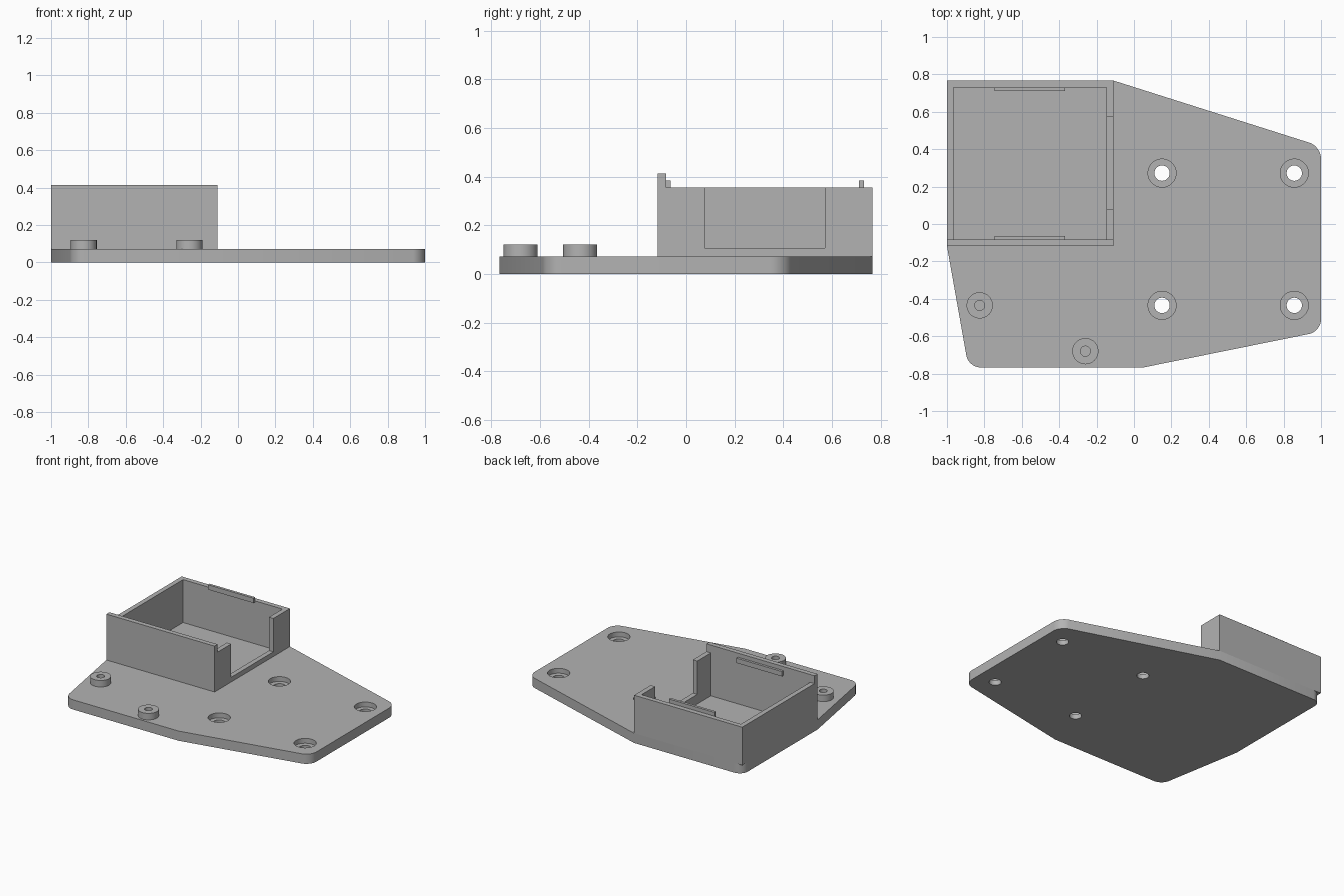
import bpy
import bmesh
from mathutils import Vector

if "Cube" in bpy.data.objects:
    bpy.data.objects.remove(bpy.data.objects["Cube"], do_unlink=True)

grey = bpy.data.materials.new("plain grey")
grey.use_nodes = True
COLOUR = (0.45, 0.45, 0.45, 1)
grey.diffuse_color = COLOUR
grey.node_tree.nodes["Principled BSDF"].inputs["Base Color"].default_value = COLOUR


def finish(name, bm):
    bmesh.ops.recalc_face_normals(bm, faces=bm.faces)
    mesh = bpy.data.meshes.new(name)
    bm.to_mesh(mesh)
    bm.free()
    mesh.materials.append(grey)
    obj = bpy.data.objects.new(name, mesh)
    bpy.context.collection.objects.link(obj)
    return obj


def box(name, x0, x1, y0, y1, z0, z1):
    bm = bmesh.new()
    bmesh.ops.create_cube(bm, size=1)
    for v in bm.verts:
        v.co = Vector(((x0 + x1) / 2 + v.co.x * (x1 - x0),
                       (y0 + y1) / 2 + v.co.y * (y1 - y0),
                       (z0 + z1) / 2 + v.co.z * (z1 - z0)))
    return finish(name, bm)


def cylinder(name, x, y, radius, z0, z1):
    bm = bmesh.new()
    bmesh.ops.create_cone(bm, cap_ends=True, segments=48,
                          radius1=radius, radius2=radius, depth=z1 - z0)
    bmesh.ops.translate(bm, verts=bm.verts, vec=(x, y, (z0 + z1) / 2))
    return finish(name, bm)


def activate(obj):
    bpy.ops.object.select_all(action="DESELECT")
    obj.select_set(True)
    bpy.context.view_layer.objects.active = obj


def cut(obj, *cutters):
    activate(obj)
    for cutter in cutters:
        mod = obj.modifiers.new("cut", "BOOLEAN")
        mod.operation = "DIFFERENCE"
        mod.solver = "EXACT"
        mod.object = cutter
        bpy.ops.object.modifier_apply(modifier=mod.name)
        bpy.data.objects.remove(cutter, do_unlink=True)


def smooth(obj):
    activate(obj)
    bpy.ops.object.shade_smooth_by_angle(angle=0.6)


PLATE_TOP, FLOOR, RIM = 0.072, 0.036, 0.355
LEFT, RIGHT, FRONT, BACK, WALL = -1, -0.11, -0.118, 0.767, 0.036
inner = (LEFT + WALL, RIGHT - WALL, FRONT + WALL, BACK - WALL)

# Base plate: an outline with some rounded corners
outline = [(-1, -0.118, False), (-0.885, -0.767, True), (0.05, -0.767, False),
           (1, -0.575, True), (1, 0.415, True), (-0.11, 0.767, False),
           (-1, 0.767, True)]
bm = bmesh.new()
verts = [bm.verts.new((x, y, 0)) for x, y, _ in outline]
face = bm.faces.new(verts)
side = bmesh.ops.extrude_face_region(bm, geom=[face])
top = [g for g in side["geom"] if isinstance(g, bmesh.types.BMVert)]
bmesh.ops.translate(bm, verts=top, vec=(0, 0, PLATE_TOP))
rounded = []
for v, corner in zip(verts, outline):
    if corner[2]:
        rounded += [e for e in v.link_edges
                    if abs(e.verts[0].co.z - e.verts[1].co.z) > 0.01]
bmesh.ops.bevel(bm, geom=rounded, offset=0.065, segments=10,
                profile=0.5, affect="EDGES")
plate = finish("base_plate", bm)

# Counterbored mounting holes
for x in (0.15, 0.857):
    for y in (-0.435, 0.272):
        cut(plate, cylinder("hole", x, y, 0.041, -0.1, 0.2),
            cylinder("counterbore", x, y, 0.075, FLOOR, 0.2))

# Recessed tray floor
cut(plate, box("pocket", *inner, FLOOR, 0.2))

# Tray walls: taller at the front, with an opening in one side
walls = box("tray_walls", LEFT, RIGHT, FRONT, BACK, PLATE_TOP, 0.413)
cut(walls, box("hollow", *inner, 0, 1),
    box("rim_step", -2, 1, FRONT + WALL, 2, RIM, 1),
    box("opening", RIGHT - 0.1, 0, 0.077, 0.572, 0.107, 1))

# Retaining lips
box("front_lip", -0.745, -0.37, inner[2] - 0.005, inner[2] + 0.018, 0.347, 0.383)
box("back_lip", -0.745, -0.37, inner[3] - 0.02, inner[3], 0.347, 0.383)

# Standoffs with blind screw holes
for name, x, y in (("left_standoff", -0.26, -0.68), ("right_standoff", -0.825, -0.435)):
    post = cylinder(name, x, y, 0.07, PLATE_TOP, 0.12)
    cut(post, cylinder("screw_hole", x, y, 0.027, 0, 1))
    cut(plate, cylinder("screw_hole", x, y, 0.027, FLOOR, 1))
    smooth(post)

smooth(plate)
